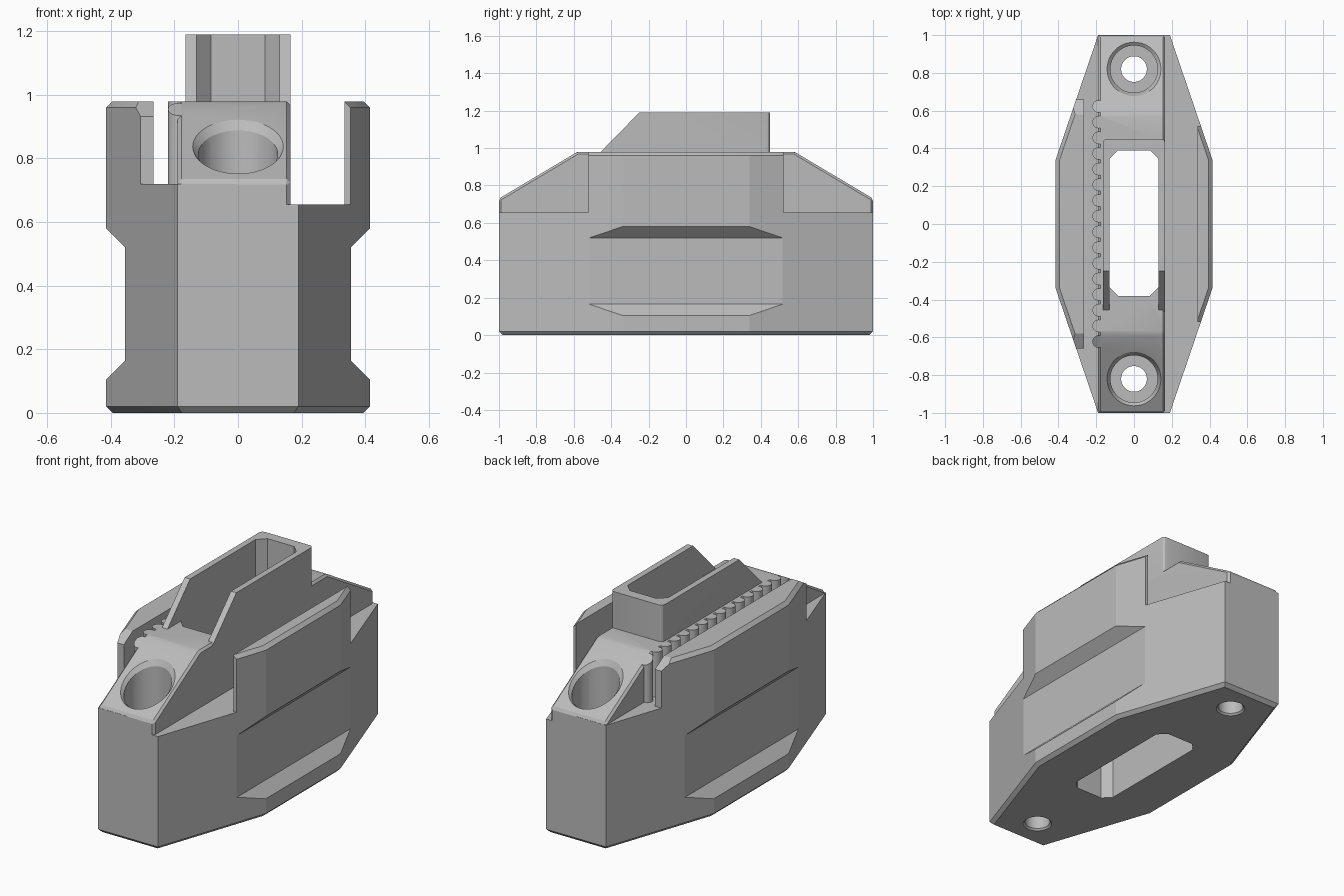
import bpy, bmesh, math

cube = bpy.data.objects.get("Cube")
if cube:
    bpy.data.objects.remove(cube, do_unlink=True)

grey = bpy.data.materials.new("plain_grey")
grey.use_nodes = True
grey.diffuse_color = (0.5, 0.5, 0.5, 1)
grey.node_tree.nodes["Principled BSDF"].inputs["Base Color"].default_value = (0.5, 0.5, 0.5, 1)


def add_object(name, bm):
    bmesh.ops.recalc_face_normals(bm, faces=bm.faces)
    mesh = bpy.data.meshes.new(name)
    bm.to_mesh(mesh)
    bm.free()
    mesh.materials.append(grey)
    obj = bpy.data.objects.new(name, mesh)
    bpy.context.collection.objects.link(obj)
    return obj


def prism(name, points, axis, lo, hi, bevel=0, pick=None, segments=1):
    """Extrude a 2D outline along an axis, optionally bevelling picked edges."""
    place = {"x": lambda p, d: (d, p[0], p[1]),
             "y": lambda p, d: (p[0], d, p[1]),
             "z": lambda p, d: (p[0], p[1], d)}[axis]
    bm = bmesh.new()
    a = [bm.verts.new(place(p, lo)) for p in points]
    b = [bm.verts.new(place(p, hi)) for p in points]
    bm.faces.new(a)
    bm.faces.new(b)
    for i in range(len(points)):
        j = (i + 1) % len(points)
        bm.faces.new((a[i], a[j], b[j], b[i]))
    if bevel:
        edges = [e for e in bm.edges if pick is None or pick(*e.verts)]
        bmesh.ops.bevel(bm, geom=edges, offset=bevel, segments=segments,
                        profile=0.5, affect="EDGES")
    return add_object(name, bm)


def box(name, x0, x1, y0, y1, z0, z1):
    return prism(name, [(x0, y0), (x1, y0), (x1, y1), (x0, y1)], "z", z0, z1)


def cone(name, r0, r1, x, y, z0, z1, shear=0, sides=48):
    bm = bmesh.new()
    bmesh.ops.create_cone(bm, cap_ends=True, segments=sides, radius1=r0,
                          radius2=r1, depth=z1 - z0)
    for v in bm.verts:
        v.co.z += shear * v.co.y + (z0 + z1) / 2
        v.co.x += x
        v.co.y += y
    return add_object(name, bm)


def combine(target, tool, operation="DIFFERENCE"):
    mod = target.modifiers.new("combine", "BOOLEAN")
    mod.operation = operation
    mod.solver = "EXACT"
    mod.object = tool
    bpy.context.view_layer.objects.active = target
    bpy.ops.object.modifier_apply(modifier=mod.name)
    bpy.data.objects.remove(tool, do_unlink=True)


TOP, SHOULDER, END = 0.98, 0.58, 0.73
SLOPE = (TOP - END) / (1 - SHOULDER)

# Main hull: long octagon with chamfered rims
hull = [(0.19, -1), (0.415, -0.34), (0.415, 0.34), (0.19, 1),
        (-0.19, 1), (-0.415, 0.34), (-0.415, -0.34), (-0.19, -1)]
body = prism("mount_body", hull, "z", 0, TOP, 0.02,
             lambda a, b: abs(a.co.z - b.co.z) < 0.001)

# Finger grooves in both flanks
for s in (-1, 1):
    groove = [(s * 0.355, 0.165), (s * 0.52, 0), (s * 0.52, 0.685), (s * 0.355, 0.52)]
    combine(body, prism("groove_cutter", groove, "y", -1.2, 1.2))

# Channels beside the core, and the open ends of the side walls
combine(body, box("right_channel", 0.0, 0.335, -1.2, 1.2, 0.655, 1.3))
combine(body, box("left_channel", -0.265, 0.01, -1.2, 1.2, 0.72, 1.3))
for s in (-1, 1):
    y0, y1 = sorted((s * 0.52, s * 1.2))
    combine(body, box("right_end", 0.0, 0.6, y0, y1, 0.655, 1.3))
    y0, y1 = sorted((s * 0.66, s * 1.2))
    combine(body, box("left_end", -0.6, 0.01, y0, y1, 0.72, 1.3))

# Row of rounded rack teeth
for i in range(16):
    tooth = cone("rack_tooth", 0.033, 0.033, -0.187, (i - 7.5) * 0.083, 0.68, TOP, sides=20)
    combine(body, tooth, "UNION")

# Sloped ends trim the teeth and the left wall
for s in (-1, 1):
    wedge = [(s * SHOULDER, TOP), (s * 1.2, TOP - SLOPE * (1.2 - SHOULDER)),
             (s * 1.2, 1.4), (s * SHOULDER, 1.4)]
    combine(body, prism("wedge_cutter", wedge, "x", -1, 1))

# Central core with sloped ends
core = prism("core", [(-1, 0.5), (1, 0.5), (1, END), (SHOULDER, TOP),
                      (-SHOULDER, TOP), (-1, END)], "x", -0.19, 0.165, 0.012)
combine(body, core, "UNION")

# Raised collar, open and sloped at the front
collar = prism("collar", [(-0.48, 0.955), (0.45, 0.955), (0.45, 1.19), (-0.25, 1.19)],
               "x", -0.165, 0.165, 0.022,
               lambda a, b: min(a.co.y, b.co.y) > 0.4 and abs(a.co.x - b.co.x) < 0.001, 3)
pocket = [(-0.13, -0.7), (0.13, -0.7), (0.13, 0.345), (0.085, 0.39),
          (-0.085, 0.39), (-0.13, 0.345)]
combine(collar, prism("pocket_cutter", pocket, "z", 0.9, 1.4))
combine(body, collar, "UNION")

# Central through opening with clipped corners
opening = [(0.085, -0.38), (0.13, -0.335), (0.13, 0.345), (0.085, 0.39),
           (-0.085, 0.39), (-0.13, 0.345), (-0.13, -0.335), (-0.085, -0.38)]
combine(body, prism("opening_cutter", opening, "z", -0.2, 1.4))

# Counterbored screw holes at both ends
for s in (-1, 1):
    y = s * 0.82
    surface = TOP - SLOPE * (0.82 - SHOULDER)
    combine(body, cone("screw_recess", 0.125, 0.125, 0, y, 0.3, 1.2))
    combine(body, cone("recess_rim", 0.12, 0.165, 0, y, surface - 0.03,
                       surface + 0.03, -s * SLOPE))
    combine(body, cone("screw_hole", 0.068, 0.068, 0, y, -0.2, 0.5))
    combine(body, cone("hole_rim", 0.098, 0.058, 0, y, -0.02, 0.02))

# Crisp edges, smooth holes and teeth
bpy.ops.object.select_all(action="DESELECT")
body.select_set(True)
bpy.context.view_layer.objects.active = body
bpy.ops.object.shade_smooth_by_angle(angle=math.radians(18.5))
